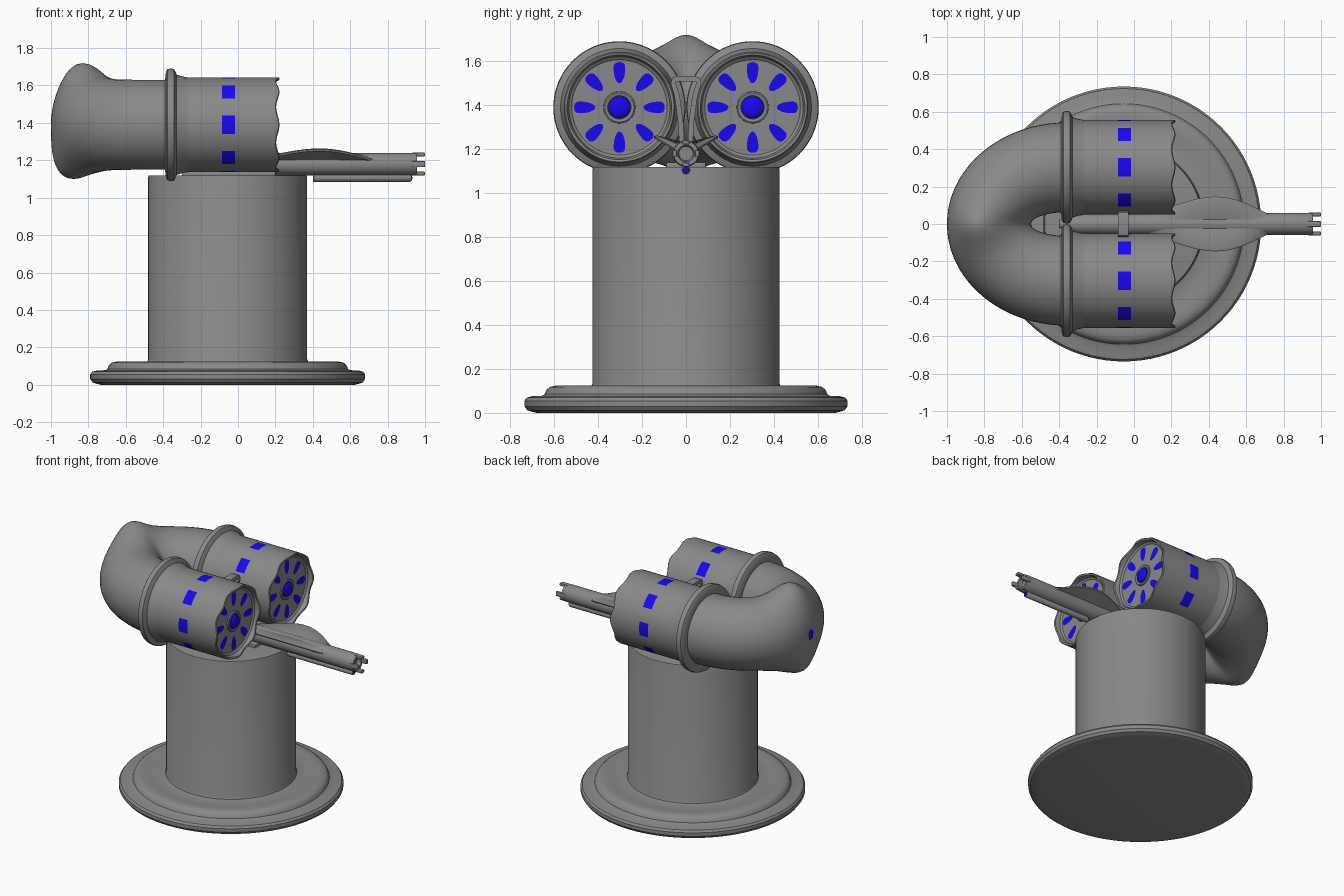
import bpy, bmesh, math
from math import sin, cos, pi, exp
from mathutils import Vector

if "Cube" in bpy.data.objects:
    bpy.data.objects.remove(bpy.data.objects["Cube"])

blue = bpy.data.materials.new("blue_glow")
blue.diffuse_color = (0.01, 0.002, 0.88, 1)
blue.use_nodes = True
blue.node_tree.nodes["Principled BSDF"].inputs["Base Color"].default_value = blue.diffuse_color
grey = bpy.data.materials.new("grey_metal")
grey.diffuse_color = (0.25, 0.25, 0.25, 1)
grey.use_nodes = True
grey.node_tree.nodes["Principled BSDF"].inputs["Base Color"].default_value = grey.diffuse_color


def finish(name, bm, mats=(grey,), angle=35):
    bmesh.ops.recalc_face_normals(bm, faces=bm.faces)
    me = bpy.data.meshes.new(name)
    bm.to_mesh(me)
    bm.free()
    ob = bpy.data.objects.new(name, me)
    bpy.context.collection.objects.link(ob)
    for m in mats:
        me.materials.append(m)
    bpy.ops.object.select_all(action='DESELECT')
    ob.select_set(True)
    bpy.context.view_layer.objects.active = ob
    bpy.ops.object.shade_smooth_by_angle(angle=math.radians(angle))
    return ob


def loft(name, rings, mats=(grey,), mat_of=None, angle=35):
    """Skin closed rings of points and cap both ends."""
    bm = bmesh.new()
    vs = [[bm.verts.new(p) for p in r] for r in rings]
    n = len(vs[0])
    for i in range(len(vs) - 1):
        for j in range(n):
            k = (j + 1) % n
            f = bm.faces.new((vs[i][j], vs[i][k], vs[i + 1][k], vs[i + 1][j]))
            if mat_of:
                f.material_index = mat_of(i, j)
    bm.faces.new(vs[0])
    bm.faces.new(vs[-1])
    return finish(name, bm, mats, angle)


def ring_x(x, r, c, n=64, wave=0.0, squash=1.0):
    """Circle facing x, with optional eight-lobed ripple along x."""
    return [(x + wave * cos(16 * pi * j / n), c[0] + squash * r * cos(2 * pi * j / n),
             c[1] + r * sin(2 * pi * j / n)) for j in range(n)]


def turned_x(name, profile, c, mats=(grey,), n=64, squash=1.0):
    return loft(name, [ring_x(x, r, c, n, 0, squash) for x, r in profile], mats)


# Foot plate and pedestal, turned around z
CX = -0.055
base = [(0.0, 0.68), (0.005, 0.70), (0.012, 0.722), (0.03, 0.735), (0.055, 0.735), (0.07, 0.724),
        (0.076, 0.70), (0.078, 0.655), (0.085, 0.643), (0.105, 0.635), (0.118, 0.62), (0.125, 0.59),
        (0.122, 0.55), (0.118, 0.50), (0.12, 0.45), (0.125, 0.43), (0.135, 0.425), (1.11, 0.425),
        (1.118, 0.422), (1.12, 0.415)]
loft("pedestal", [[(CX + r * cos(2 * pi * j / 96), r * sin(2 * pi * j / 96), z) for j in range(96)]
                  for z, r in base])

# Pair of drums with collars, windows and front plates
R, CZ = 0.253, 1.39
for side, s in (("left", 1), ("right", -1)):
    c = (s * 0.303, CZ)
    prof = [(-0.37, R, 0), (-0.085, R, 0), (-0.015, R, 0), (0.15, R, 0), (0.208, R, 0.009),
            (0.213, 0.248, 0.009), (0.21, 0.238, 0.009), (0.185, 0.23, 0), (0.18, 0.22, 0),
            (0.176, 0.217, 0), (0.176, 0.08, 0)]
    loft("drum_" + side, [ring_x(x, r, c, 64, w) for x, r, w in prof], (grey, blue),
         lambda i, j: int(i == 1 and (j + 2) % 8 < 4))
    turned_x("collar_" + side, [(-0.39, 0.24), (-0.385, 0.285), (-0.377, 0.297), (-0.36, 0.301),
                                (-0.342, 0.298), (-0.335, 0.285), (-0.328, 0.268), (-0.30, 0.259),
                                (-0.25, 0.25)], c)
    turned_x("hub_ring_" + side, [(0.165, 0.074), (0.184, 0.072), (0.187, 0.066), (0.184, 0.054), (0.17, 0.05)],
             c, n=32)
    turned_x("hub_light_" + side, [(0.165, 0.051), (0.188, 0.050), (0.197, 0.04), (0.202, 0.02), (0.203, 0.004)],
             c, (blue,), 32)
    # Rounded petal lights around the hub, facing forward
    bm = bmesh.new()
    for k in range(8):
        a = k * pi / 4
        pts = []
        for j in range(24):
            t = 2 * pi * j / 24
            rad = 0.158 + 0.048 * math.copysign(abs(cos(t)) ** 0.8, cos(t))
            off = math.copysign(abs(sin(t)) ** 0.8, sin(t)) * (0.025 + 0.009 * cos(t))
            pts.append(bm.verts.new((0.1785, c[0] + rad * cos(a) - off * sin(a),
                                     c[1] + rad * sin(a) + off * cos(a))))
        bm.faces.new(pts)
    ob = finish("petal_lights_" + side, bm, (blue,))
    if ob.data.polygons[0].normal.x < 0:
        ob.data.flip_normals()

# U-shaped elbow joining the drums, with a crest on its back
rings = []
for i in range(65):
    t = pi * i / 64
    outer = Vector((-0.36 - 0.64 * sin(t), 0.543 * cos(t)))
    inner = Vector((-0.36 - 0.19 * sin(t), 0.063 * cos(t)))
    mid, half = (outer + inner) / 2, (outer - inner) / 2
    b = exp(-(mid.y / 0.12) ** 2)
    ring = []
    for j in range(40):
        p = 2 * pi * j / 40
        q = mid + half * cos(p)
        up = sin(p)
        lift = (0.09 if up > 0 else 0.05) * b * abs(up) ** 4
        q.x -= (0.055 if up > 0 else 0.105) * b * up * up
        ring.append((q.x, q.y, CZ + 0.24 * up + math.copysign(lift, up)))
    rings.append(ring)
loft("elbow", rings)
turned_x("rear_light", [(-0.98, 0.046), (-0.999, 0.044), (-1.0, 0.02)], (0, 1.39), (blue,), 24, 0.65)

# Central barrel with a hollow muzzle
G = (0, 1.18)
turned_x("barrel", [(-0.40, 0.02), (-0.34, 0.045), (-0.28, 0.055), (0.20, 0.06), (0.60, 0.06), (0.94, 0.06),
                    (0.957, 0.056), (0.957, 0.038), (0.93, 0.032)], G, n=32)


def box(name, x0, x1, y0, y1, z0, z1, bevel=0.005):
    bm = bmesh.new()
    bmesh.ops.create_cube(bm, size=1)
    for v in bm.verts:
        v.co = ((x0 + x1) / 2 + v.co.x * (x1 - x0), (y0 + y1) / 2 + v.co.y * (y1 - y0),
                (z0 + z1) / 2 + v.co.z * (z1 - z0))
    bmesh.ops.bevel(bm, geom=bm.edges[:], offset=bevel, segments=2, affect='EDGES', profile=0.5)
    return finish(name, bm)


# Muzzle prongs
for k in range(4):
    dy, dz = round(cos(k * pi / 2)), round(sin(k * pi / 2))
    y, z = 0.051 * dy, G[1] + 0.051 * dz
    wy, wz = (0.010, 0.016) if dy else (0.016, 0.010)
    box(f"muzzle_prong_{k}", 0.93, 1.0, y - wy, y + wy, z - wz, z + wz)

# Swept fins either side of the barrel
for side, s in (("left", 1), ("right", -1)):
    rings = []
    for i in range(33):
        u = i / 32
        x = 0.05 + 0.67 * u
        w = 0.052 + 0.092 * max(0, sin(pi * u ** 1.25)) ** 1.1
        z = 1.20 + 0.58 * (w - 0.052)
        rings.append([(x, s * 0.02, 1.185), (x, s * w, z - 0.004), (x, s * (w + 0.002), z + 0.005),
                      (x, s * (w - 0.01), z + 0.010), (x, s * 0.02, 1.234)])
    loft("fin_" + side, rings, angle=50)
    # Small cradle foot below the barrel
    box("cradle_foot_" + side, -0.30, 0.20, min(0, s * 0.09), max(0, s * 0.09), 1.11, 1.14)

# Under-barrel sight tube with a blue tip
turned_x("sight_tube", [(0.40, 0.016), (0.405, 0.02), (0.92, 0.02), (0.925, 0.017)], (0, 1.105), n=20)
turned_x("sight_light", [(0.92, 0.015), (0.93, 0.013), (0.932, 0.004)], (0, 1.105), (blue,), 20)
box("sight_mount", 0.42, 0.90, -0.012, 0.012, 1.11, 1.14, 0.003)

# Arched bracket hanging the barrel between the drums
arch = [(-0.03, 1.20), (-0.036, 1.32), (-0.052, 1.44), (-0.07, 1.50), (-0.062, 1.525), (-0.04, 1.532)]
arch += [(-y, z) for y, z in reversed(arch)]
rings = []
for y, z in arch:
    inward = Vector((-y, 1.40 - z if z > 1.5 else 0)).normalized() * 0.024
    rings.append([(-0.085, y, z), (-0.03, y, z), (-0.03, y + inward.x, z + inward.y),
                  (-0.085, y + inward.x, z + inward.y)])
loft("arch_bracket", rings)
